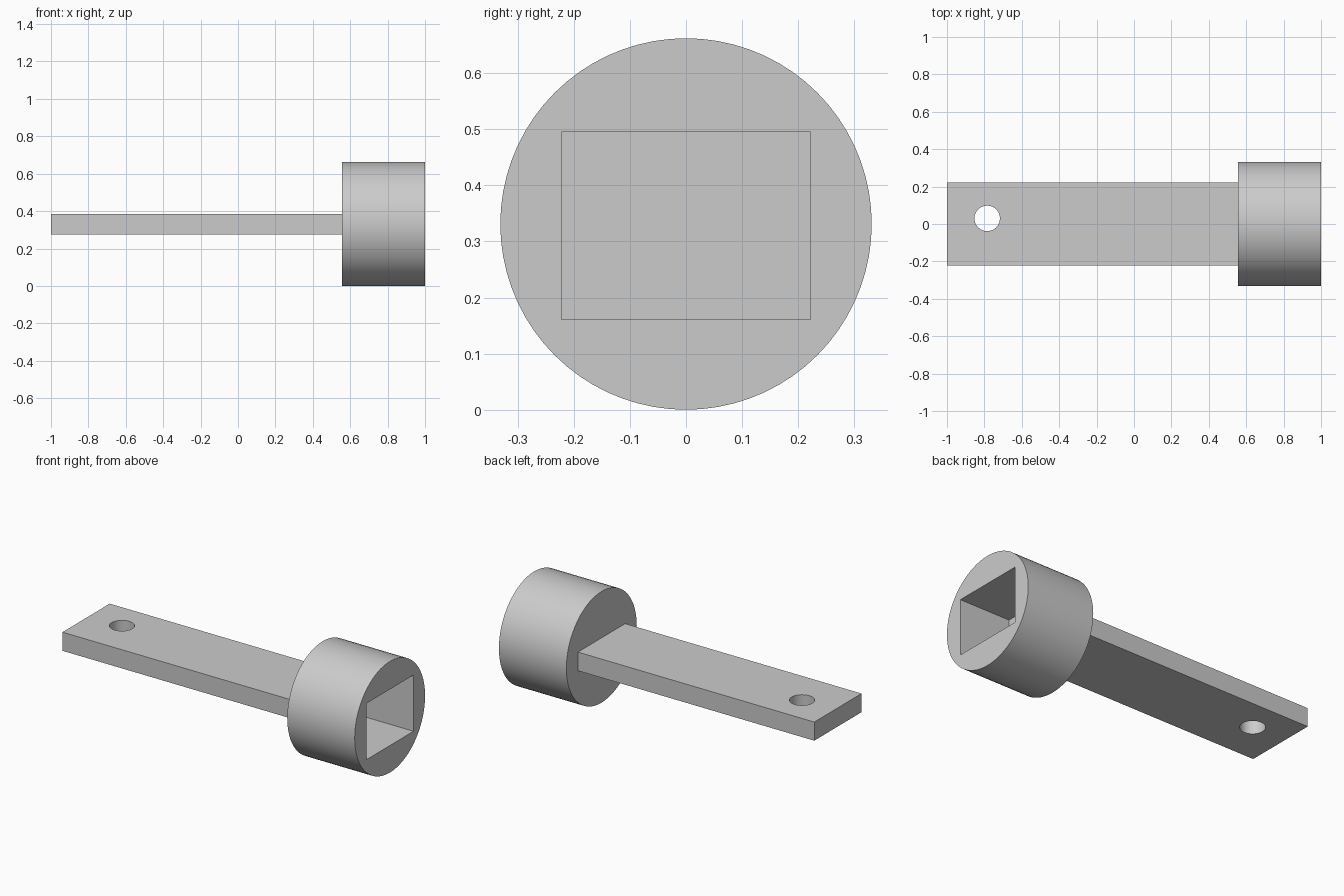
import bpy
from math import radians

default = bpy.data.objects.get("Cube")
if default:
    bpy.data.objects.remove(default, do_unlink=True)

AXIS_Z = 0.331   # height of the shared centre line

grey = bpy.data.materials.new("plain grey")
grey.use_nodes = True
grey.diffuse_color = (0.6, 0.6, 0.6, 1)
grey.node_tree.nodes["Principled BSDF"].inputs["Base Color"].default_value = (0.6, 0.6, 0.6, 1)


def finish(name):
    obj = bpy.context.object
    obj.name = name
    obj.data.materials.append(grey)
    bpy.ops.object.transform_apply(location=False, rotation=True, scale=True)
    return obj


def box(name, x0, x1, width, height, z):
    bpy.ops.mesh.primitive_cube_add(size=1, location=((x0 + x1) / 2, 0, z))
    bpy.context.object.scale = (x1 - x0, width, height)
    return finish(name)


def cylinder(name, radius, depth, location, tilt=0, sides=64):
    bpy.ops.mesh.primitive_cylinder_add(vertices=sides, radius=radius, depth=depth,
                                        location=location, rotation=(0, tilt, 0))
    return finish(name)


def cut(target, cutter):
    cutter.hide_render = True
    mod = target.modifiers.new("cut", 'BOOLEAN')
    mod.operation = 'DIFFERENCE'
    mod.solver = 'EXACT'
    mod.object = cutter
    bpy.ops.object.select_all(action='DESELECT')
    bpy.context.view_layer.objects.active = target
    target.select_set(True)
    bpy.ops.object.modifier_apply(modifier=mod.name)
    bpy.data.objects.remove(cutter, do_unlink=True)
    bpy.ops.object.shade_smooth_by_angle(angle=radians(30))


# Round head with a blind rectangular socket in its outer end
head = cylinder("round_head", 0.331, 0.444, (0.778, 0, AXIS_Z), radians(90), 72)
cut(head, box("socket_cutter", 0.667, 1.1, 0.444, 0.334, 0.328))

# Flat handle reaching through to the socket floor, with a hanging hole
handle = box("flat_handle", -1, 0.668, 0.444, 0.111, 0.33)
cut(handle, cylinder("hole_cutter", 0.068, 0.4, (-0.785, 0.03, AXIS_Z)))
